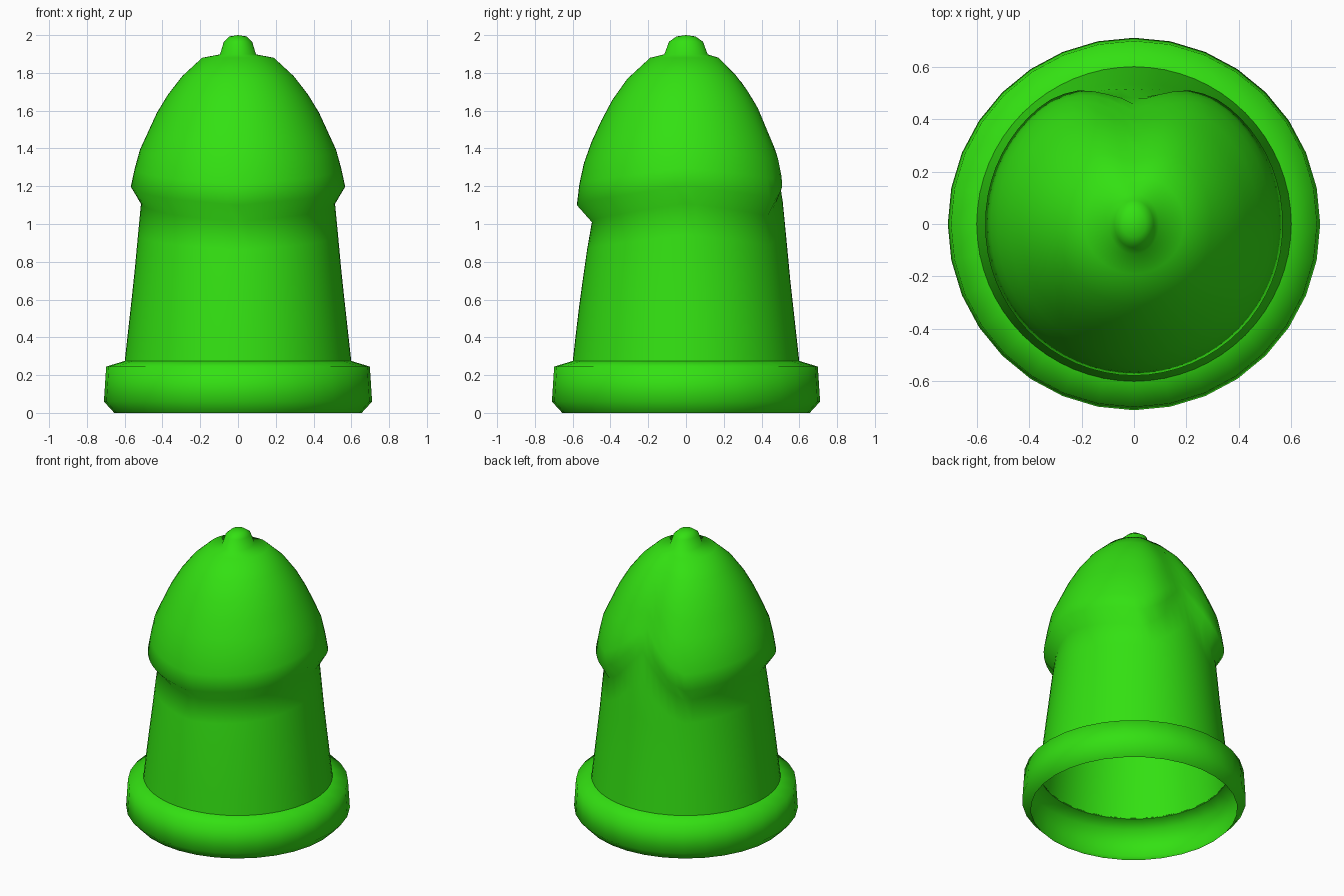
import bpy, bmesh, math

cube = bpy.data.objects.get("Cube")
if cube:
    bpy.data.objects.remove(cube)

green = bpy.data.materials.new("bright_green")
green.use_nodes = True
colour = (0.033, 0.75, 0.006, 1)
green.diffuse_color = colour
bsdf = green.node_tree.nodes["Principled BSDF"]
bsdf.inputs["Base Color"].default_value = colour
bsdf.inputs["Roughness"].default_value = 0.6


def interp(points, t):
    """Piecewise linear lookup in a list of (t, value) pairs."""
    if t <= points[0][0]:
        return points[0][1]
    for (a, va), (b, vb) in zip(points, points[1:]):
        if t <= b:
            return va + (vb - va) * (t - a) / (b - a)
    return points[-1][1]


def lathe(name, segments, profile, tip=None):
    """Sweep profile(angle from the back, in degrees) -> [(rx, ry, z)] around z."""
    bm = bmesh.new()
    columns = []
    for i in range(segments):
        a = 2 * math.pi * i / segments
        from_back = abs((math.degrees(a) + 180) % 360 - 180)
        columns.append([bm.verts.new((rx * math.sin(a), ry * math.cos(a), z))
                        for rx, ry, z in profile(from_back)])
    top = bm.verts.new(tip) if tip else None
    for c, d in zip(columns, columns[1:] + columns[:1]):
        for j in range(len(c) - 1):
            bm.faces.new((c[j], c[j + 1], d[j + 1], d[j]))
        if top:
            bm.faces.new((c[-1], top, d[-1]))
    for f in bm.faces:
        f.smooth = True
    mesh = bpy.data.meshes.new(name)
    bm.to_mesh(mesh)
    bm.free()
    mesh.materials.append(green)
    obj = bpy.data.objects.new(name, mesh)
    bpy.context.collection.objects.link(obj)
    return obj


# Radius of the lower column and of the domed cap by height
COLUMN = [(0.27, 0.60), (0.72, 0.55), (1.1, 0.515), (1.42, 0.465)]
CAP = [(1.1, 0.578), (1.2, 0.567), (1.37, 0.53), (1.62, 0.415),
       (1.76, 0.32), (1.88, 0.19)]
# Height of the cap rim by angle from the back
RIM = [(0, 1.42), (11, 1.31), (22, 1.20), (34, 1.13), (55, 1.16),
       (90, 1.20), (135, 1.14), (180, 1.10)]


def body_profile(angle):
    rim = interp(RIM, angle)
    under = rim - 0.09
    # Column, pulled in slightly under the front of the rim
    pull = 0.025 * max(0, -math.cos(math.radians(angle)))
    rows = []
    for f in (0, 0.2, 0.4, 0.6, 0.8, 1):
        z = 0.27 + f * (under - 0.27)
        r = interp(COLUMN, z) - pull * f ** 3
        rows.append((r, r, z))
    # Cap with a groove down the back
    groove = 1 - 0.1 * math.exp(-(angle / 20) ** 2)
    for k in range(8):
        z = rim + (1.88 - rim) * k / 7
        r = interp(CAP, z) * groove
        rows.append((r, r, z))
    # Small oval nub on top
    rows += [(0.095, 0.115, 1.898), (0.075, 0.09, 1.965), (0.045, 0.05, 1.993)]
    return rows


def base_profile(angle):
    return [(r, r, z) for r, z in
            ((0.655, 0), (0.71, 0.06), (0.698, 0.245), (0.60, 0.275))]


lathe("domed_body", 64, body_profile, (0, 0, 2.0))
lathe("base_ring", 32, base_profile)
